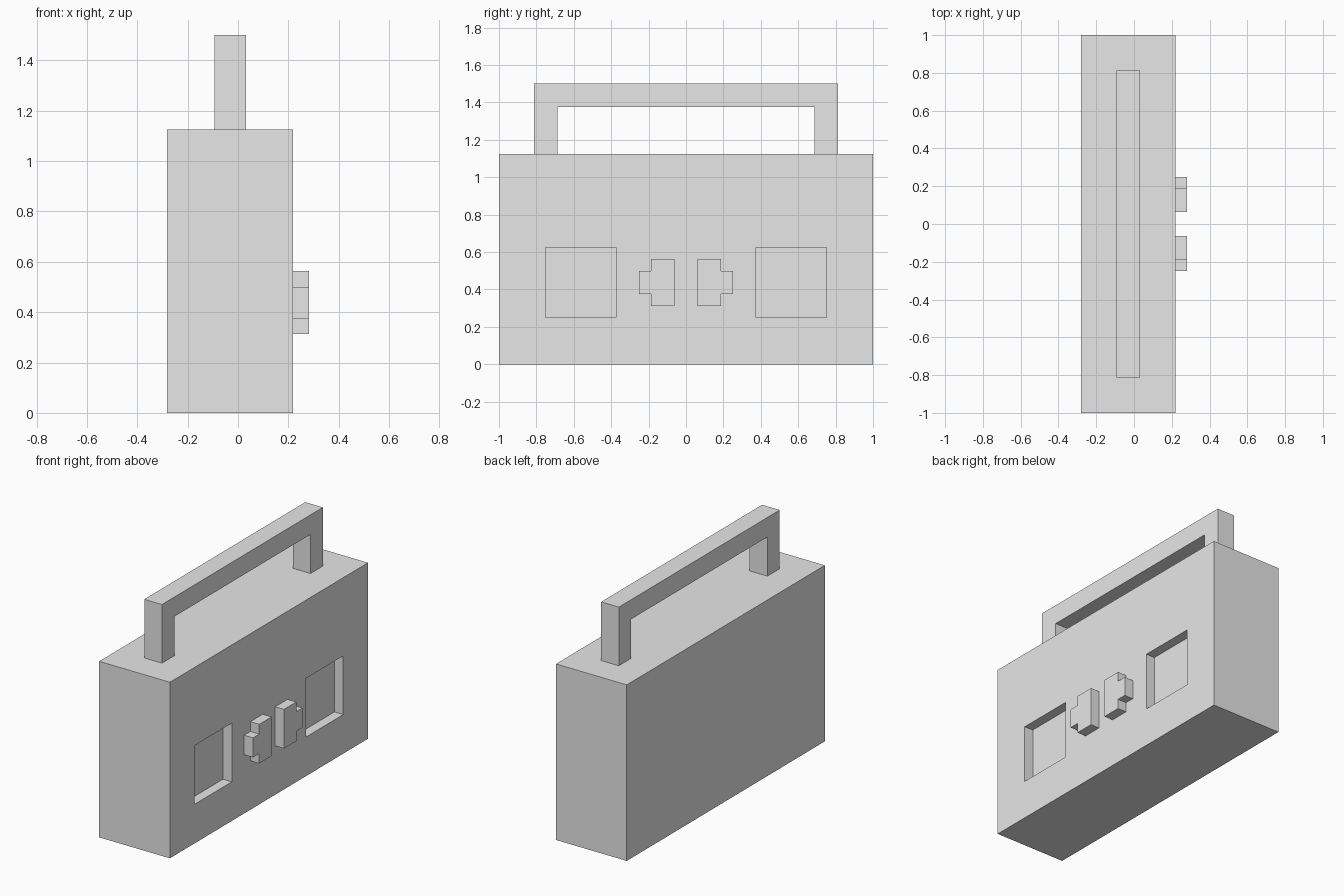
import bpy
import bmesh

cube = bpy.data.objects.get("Cube")
if cube:
    bpy.data.objects.remove(cube, do_unlink=True)

grey = bpy.data.materials.new("plain_grey")
grey.use_nodes = True
grey.diffuse_color = (0.8, 0.8, 0.8, 1)
grey.node_tree.nodes["Principled BSDF"].inputs["Base Color"].default_value = (0.8, 0.8, 0.8, 1)


def extrude_profile(name, outline, x0, x1):
    """Extrude a closed (y, z) outline from x0 to x1."""
    bm = bmesh.new()
    face = bm.faces.new([bm.verts.new((x0, y, z)) for y, z in outline])
    result = bmesh.ops.extrude_face_region(bm, geom=[face])
    moved = [v for v in result["geom"] if isinstance(v, bmesh.types.BMVert)]
    bmesh.ops.translate(bm, verts=moved, vec=(x1 - x0, 0, 0))
    bmesh.ops.recalc_face_normals(bm, faces=bm.faces)
    mesh = bpy.data.meshes.new(name)
    bm.to_mesh(mesh)
    bm.free()
    mesh.materials.append(grey)
    obj = bpy.data.objects.new(name, mesh)
    bpy.context.collection.objects.link(obj)
    return obj


def rectangle(y0, y1, z0, z1):
    return [(y0, z0), (y1, z0), (y1, z1), (y0, z1)]


BACK, FACE = -0.28125, 0.21875   # x of the case's plain side and detailed side
TOP = 1.125
DEPTH = 0.0625

# Case
case = extrude_profile("case", rectangle(-1, 1, 0, TOP), BACK, FACE)

# Carrying handle: an upside-down U
handle_half = [(0.8125, TOP), (0.8125, 1.5)]
inner_half = [(0.6875, TOP), (0.6875, 1.375)]
right_leg = inner_half[::-1] + handle_half
left_leg = [(-y, z) for y, z in reversed(right_leg)]
extrude_profile("handle", right_leg + left_leg, -0.09375, 0.03125)

# Stepped catches and square recesses, one of each per end
catch = [(0.0625, 0.3125), (0.1875, 0.3125), (0.1875, 0.375), (0.25, 0.375),
         (0.25, 0.5), (0.1875, 0.5), (0.1875, 0.5625), (0.0625, 0.5625)]
recess = rectangle(0.375, 0.75, 0.25, 0.625)

for end, side in (("front", -1), ("back", 1)):
    extrude_profile(end + "_catch", [(side * y, z) for y, z in catch], FACE, FACE + DEPTH)

    cutter = extrude_profile(end + "_recess_cutter", [(side * y, z) for y, z in recess],
                             FACE - DEPTH, FACE + DEPTH)
    cutter.hide_render = True
    cutter.hide_set(True)
    cut = case.modifiers.new(end + "_recess", "BOOLEAN")
    cut.operation = "DIFFERENCE"
    cut.solver = "EXACT"
    cut.object = cutter
